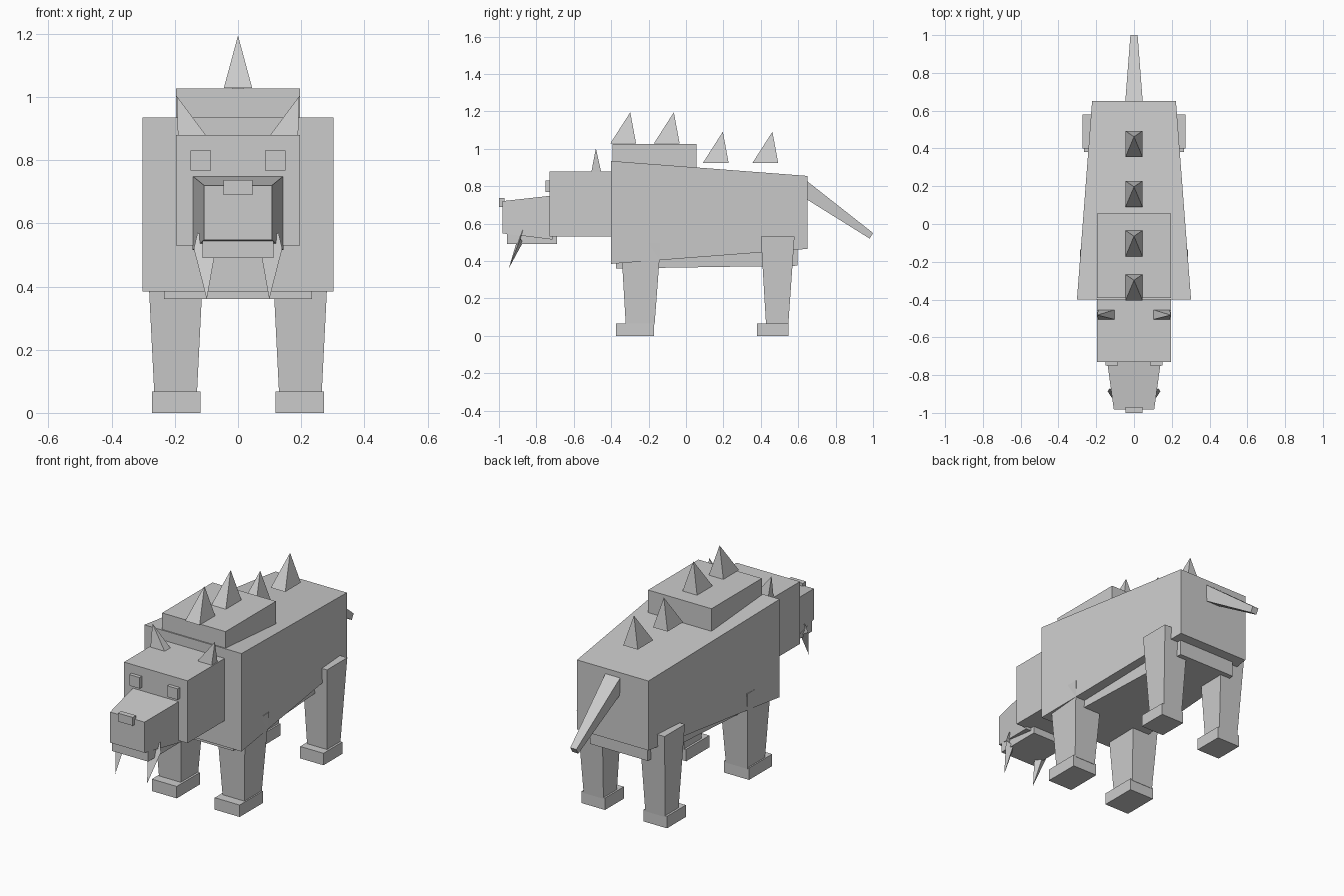
import bpy, bmesh

if "Cube" in bpy.data.objects:
    bpy.data.objects.remove(bpy.data.objects["Cube"])

grey = bpy.data.materials.new("stone grey")
grey.diffuse_color = (0.6, 0.6, 0.6, 1)
grey.use_nodes = True
grey.node_tree.nodes["Principled BSDF"].inputs["Base Color"].default_value = grey.diffuse_color


def finish(name, bm):
    bmesh.ops.recalc_face_normals(bm, faces=bm.faces)
    me = bpy.data.meshes.new(name)
    bm.to_mesh(me)
    bm.free()
    me.materials.append(grey)
    ob = bpy.data.objects.new(name, me)
    bpy.context.collection.objects.link(ob)
    return ob


def loft(name, a, b):
    """Six-sided block between two four-point ends."""
    bm = bmesh.new()
    va = [bm.verts.new(p) for p in a]
    vb = [bm.verts.new(p) for p in b]
    bm.faces.new(va)
    bm.faces.new(vb)
    for i in range(4):
        j = (i + 1) % 4
        bm.faces.new((va[i], va[j], vb[j], vb[i]))
    return finish(name, bm)


def rect_xz(y, x0, x1, z0, z1):
    return [(x0, y, z0), (x1, y, z0), (x1, y, z1), (x0, y, z1)]


def rect_xy(z, x0, x1, y0, y1):
    return [(x0, y0, z), (x1, y0, z), (x1, y1, z), (x0, y1, z)]


def box(name, x0, x1, y0, y1, z0, z1):
    return loft(name, rect_xy(z0, x0, x1, y0, y1), rect_xy(z1, x0, x1, y0, y1))


def pyramid(name, base, tip):
    bm = bmesh.new()
    vs = [bm.verts.new(p) for p in base]
    t = bm.verts.new(tip)
    bm.faces.new(vs)
    for i in range(4):
        bm.faces.new((vs[i], vs[(i + 1) % 4], t))
    return finish(name, bm)


def mirror(ob):
    ob.modifiers.new("mirror", 'MIRROR').use_mirror_merge = False
    return ob


# torso, shoulder hump and belly slab
loft("body", rect_xz(-0.4, -0.302, 0.302, 0.385, 0.935),
     rect_xz(0.65, -0.222, 0.222, 0.465, 0.855))
box("shoulder_hump", -0.197, 0.197, -0.392, 0.055, 0.86, 1.027)
loft("belly", rect_xz(-0.375, -0.235, 0.235, 0.36, 0.48),
     rect_xz(0.597, -0.18, 0.18, 0.375, 0.50))

# head, snout, nose, jaw, eyes
box("head", -0.197, 0.197, -0.73, -0.39, 0.53, 0.88)
loft("snout", rect_xz(-0.982, -0.107, 0.107, 0.548, 0.72),
     rect_xz(-0.715, -0.144, 0.144, 0.515, 0.75))
box("nose", -0.046, 0.046, -1.0, -0.97, 0.69, 0.737)
box("jaw", -0.112, 0.112, -0.957, -0.69, 0.49, 0.545)
mirror(box("eyes", 0.086, 0.15, -0.75, -0.72, 0.768, 0.83))

# ears and tusks
mirror(pyramid("ears", rect_xy(0.87, 0.095, 0.19, -0.507, -0.452),
               (0.194, -0.482, 1.003)))
mirror(pyramid("tusks", [(0.07, -0.9, 0.52), (0.128, -0.87, 0.572),
                         (0.14, -0.885, 0.52), (0.1, -0.872, 0.5)],
               (0.099, -0.948, 0.36)))

# back spikes leaning rearward
for i, (y, z) in enumerate([(-0.405, 1.028), (-0.172, 1.028),
                            (0.09, 0.924), (0.355, 0.924)]):
    pyramid(f"back_spike_{i + 1}", rect_xy(z, -0.045, 0.045, y, y + 0.138),
            (0, y + 0.107, z + 0.167))

# drooping tapered tail
loft("tail",
     [(-0.046, 0.61, 0.752), (0.046, 0.61, 0.752), (0.046, 0.65, 0.825), (-0.046, 0.65, 0.825)],
     [(-0.019, 0.982, 0.52), (0.019, 0.982, 0.52), (0.019, 1.0, 0.55), (-0.019, 1.0, 0.55)])

# legs and feet, mirrored
mirror(loft("front_legs", rect_xy(0.06, 0.13, 0.265, -0.322, -0.168),
            rect_xy(0.5, 0.108, 0.287, -0.348, -0.135)))
mirror(box("front_feet", 0.118, 0.273, -0.375, -0.17, 0, 0.067))
mirror(loft("back_legs", rect_xy(0.06, 0.13, 0.253, 0.428, 0.547),
            rect_xy(0.53, 0.115, 0.273, 0.40, 0.58)))
mirror(box("back_feet", 0.12, 0.265, 0.38, 0.547, 0, 0.067))
